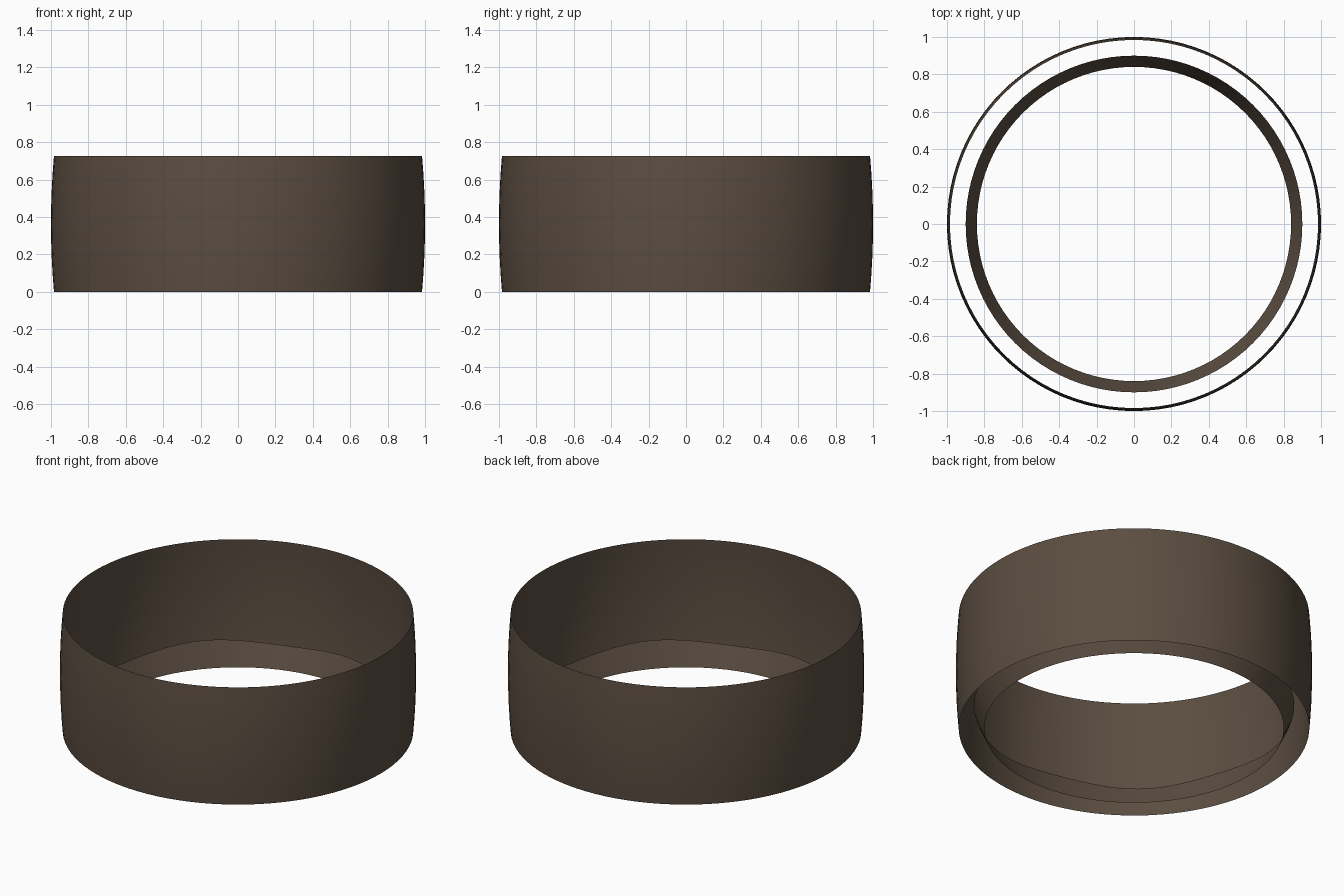
import bpy, bmesh, math

if "Cube" in bpy.data.objects:
    bpy.data.objects.remove(bpy.data.objects["Cube"])

SEGMENTS = 96

brown = bpy.data.materials.new("dark brown")
brown.diffuse_color = (0.105, 0.075, 0.053, 1)
brown.use_nodes = True
brown.node_tree.nodes["Principled BSDF"].inputs["Base Color"].default_value = brown.diffuse_color


def make_band(name, rows, inward=False):
    """Open surface of revolution; each row is (radius, height function)."""
    bm = bmesh.new()
    loops = []
    for radius, height in rows:
        loop = []
        for i in range(SEGMENTS):
            a = 2 * math.pi * i / SEGMENTS
            loop.append(bm.verts.new((radius * math.cos(a), radius * math.sin(a), height(a))))
        loops.append(loop)
    for low, high in zip(loops, loops[1:]):
        for i in range(SEGMENTS):
            j = (i + 1) % SEGMENTS
            quad = [low[i], low[j], high[j], high[i]]
            bm.faces.new(quad[::-1] if inward else quad)
    mesh = bpy.data.meshes.new(name)
    bm.to_mesh(mesh)
    bm.free()
    mesh.materials.append(brown)
    for p in mesh.polygons:
        p.use_smooth = True
    obj = bpy.data.objects.new(name, mesh)
    bpy.context.collection.objects.link(obj)
    return obj


# Outer shell: thin open band, slightly bulged at mid height
HEIGHT = 0.726
shell = []
for k in range(9):
    t = k / 8
    shell.append((1.0 - 0.016 * (2 * t - 1) ** 2, lambda a, z=HEIGHT * t: z))
make_band("outer_band", shell)

# Inner collar: flaring open cone with a gently wavy top edge
def wavy_top(a):
    return 0.137 - 0.012 * math.cos(6 * (a - math.radians(108)))

make_band("inner_collar", [(0.84, lambda a: 0.0), (0.9, wavy_top)], inward=True)
